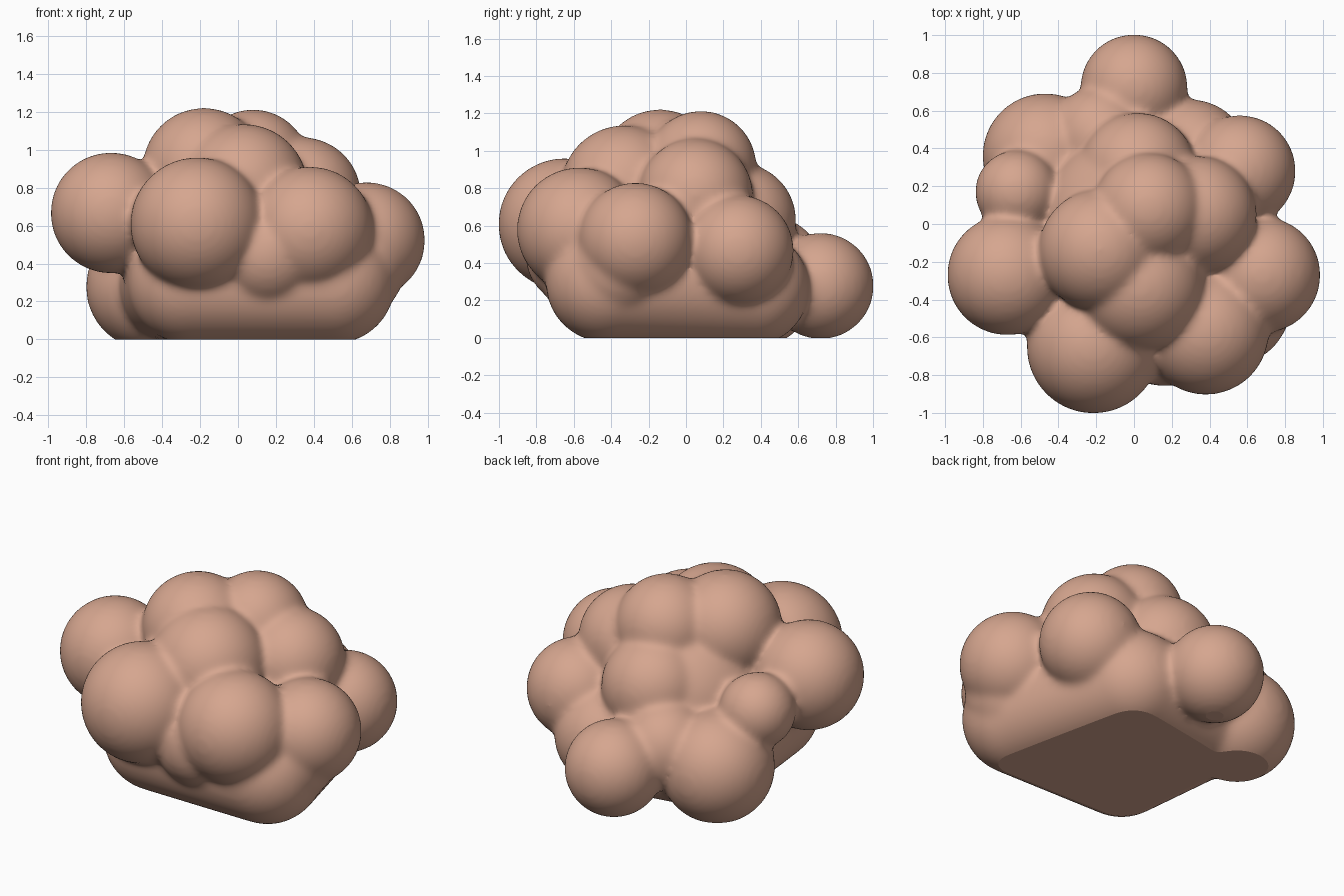
import bpy
import bmesh
from mathutils import Matrix, Vector

if "Cube" in bpy.data.objects:
    bpy.data.objects.remove(bpy.data.objects["Cube"])

# Puffs: x, y, z, radius
PUFFS = [
    (-.67, -.27, .67, .32),   # right side
    (-.215, -.65, .61, .354),  # front
    (.38, -.57, .58, .335),   # front left
    (.68, -.27, .525, .308),  # left side
    (.60, -.36, .38, .28),    # below the left side
    (.56, .28, .47, .297),    # back left
    (0, .72, .28, .285),      # back
    (-.47, .36, .28, .333),   # back right, low
    (-.18, .46, .38, .27),    # between the two back puffs
    (-.62, .17, .60, .222),   # small one behind the right side
    (-.18, -.14, .90, .325),  # top
    (.08, .08, .92, .297),    # top
    (.03, -.33, .80, .34),    # upper front
    (.34, .05, .76, .31),     # upper left
    (.02, .28, .63, .31),     # upper back
    (.16, -.58, .45, .28),    # between the front puffs
    (0, 0, .5, .5),           # core
]
# Low puffs wrapped together into the flat-bottomed base
BASE = [
    (-.26, -.42, .30, .32),
    (.51, -.43, .30, .32),
    (.30, .35, .27, .31),
    (-.36, .30, .28, .29),
]


def add_ball(bm, x, y, z, r):
    bmesh.ops.create_icosphere(bm, subdivisions=4, radius=r,
                               matrix=Matrix.Translation((x, y, z)))


def bm_to_mesh(bm, name):
    mesh = bpy.data.meshes.new(name)
    bm.to_mesh(mesh)
    bm.free()
    return mesh


# Base: convex wrap of the low puffs
bm = bmesh.new()
for ball in BASE:
    add_ball(bm, *ball)
hull = bmesh.ops.convex_hull(bm, input=bm.verts[:])
inside = {g for g in hull["geom_interior"] + hull["geom_unused"]
          if isinstance(g, bmesh.types.BMVert)}
bmesh.ops.delete(bm, geom=list(inside), context='VERTS')

# Rounded puffs on top
for puff in PUFFS:
    add_ball(bm, *puff)
cloud = bpy.data.objects.new("cloud_body", bm_to_mesh(bm, "cloud_body"))
bpy.context.collection.objects.link(cloud)

# Fuse the puffs and soften the creases
remesh = cloud.modifiers.new("fuse", 'REMESH')
remesh.mode = 'VOXEL'
remesh.voxel_size = .018
soften = cloud.modifiers.new("soften", 'SMOOTH')
soften.factor = .5
soften.iterations = 20
depsgraph = bpy.context.evaluated_depsgraph_get()
fused = bpy.data.meshes.new_from_object(cloud.evaluated_get(depsgraph))
cloud.modifiers.clear()

# Cut the underside flat
bm = bmesh.new()
bm.from_mesh(fused)
cut = bmesh.ops.bisect_plane(bm, geom=bm.verts[:] + bm.edges[:] + bm.faces[:],
                             plane_co=Vector((0, 0, .003)),
                             plane_no=Vector((0, 0, 1)), clear_inner=True)
rim = [g for g in cut["geom_cut"] if isinstance(g, bmesh.types.BMEdge)]
bmesh.ops.triangle_fill(bm, edges=rim, use_beauty=True, normal=(0, 0, -1))
bmesh.ops.translate(bm, verts=bm.verts[:], vec=(0, 0, -.003))
bmesh.ops.recalc_face_normals(bm, faces=bm.faces[:])

# Smooth puffs, flat underside with a crisp rim
for face in bm.faces:
    face.smooth = max(v.co.z for v in face.verts) > 1e-5
for edge in rim:
    edge.smooth = False
cloud.data = bm_to_mesh(bm, "cloud_body")

# Colour
clay = bpy.data.materials.new("warm_clay")
clay.use_nodes = True
colour = (.67, .38, .275, 1)
clay.diffuse_color = colour
shader = next(n for n in clay.node_tree.nodes if n.type == 'BSDF_PRINCIPLED')
shader.inputs["Base Color"].default_value = colour
cloud.data.materials.clear()
cloud.data.materials.append(clay)
